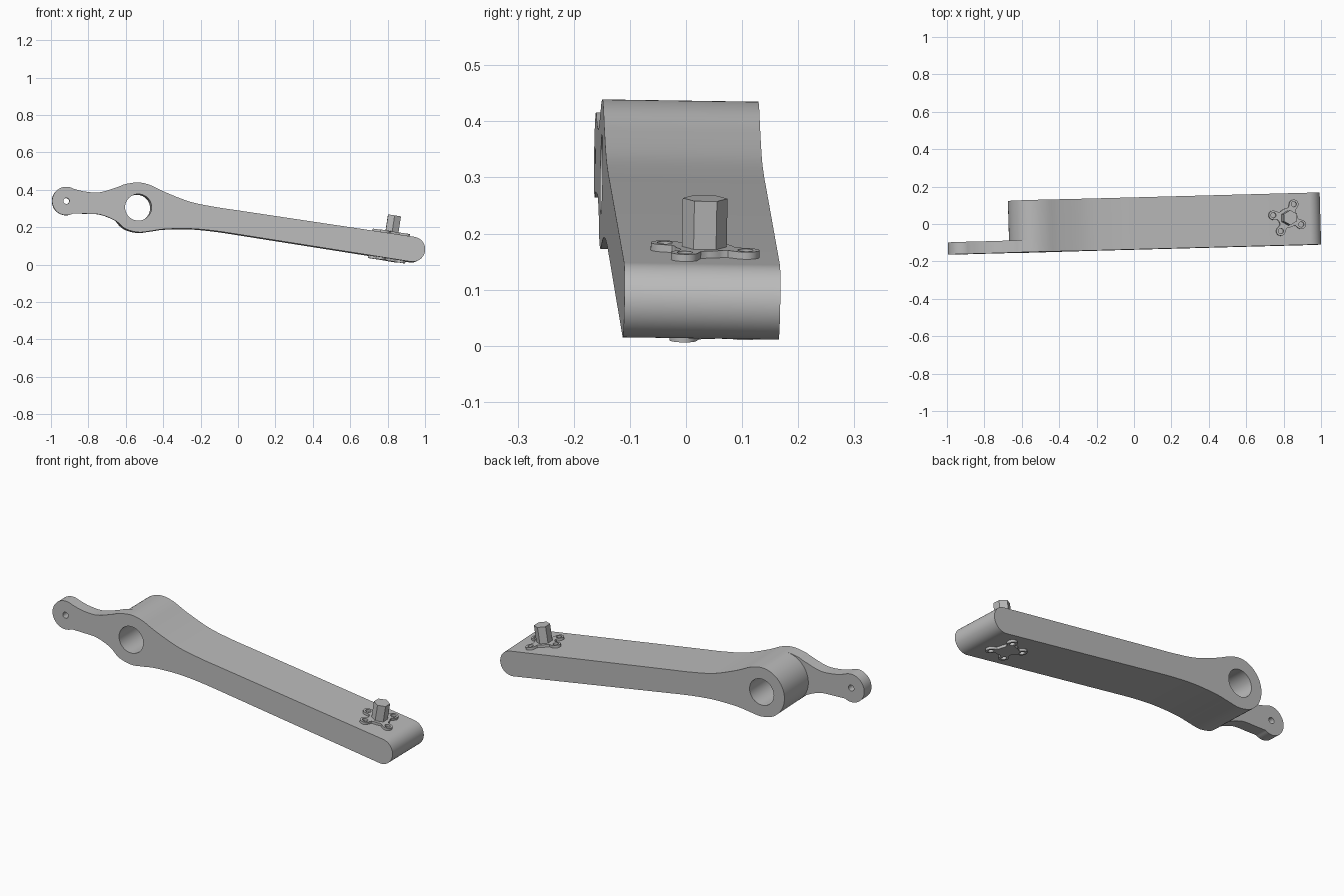
import bpy
import bmesh
from math import sin, cos, pi, radians
from mathutils import Matrix, Vector

cube = bpy.data.objects.get("Cube")
if cube:
    bpy.data.objects.remove(cube, do_unlink=True)

metal = bpy.data.materials.new("grey metal")
metal.use_nodes = True
metal.diffuse_color = (0.5, 0.5, 0.5, 1)
metal.node_tree.nodes["Principled BSDF"].inputs["Base Color"].default_value = (0.5, 0.5, 0.5, 1)

# Whole part is turned slightly; profiles of the arm are drawn in x-z
TURN = Matrix.Rotation(0.029, 4, "Z") @ Matrix.Rotation(-0.015, 4, "X")
UPRIGHT = TURN @ Matrix.Rotation(pi / 2, 4, "X")


def arc(cx, cy, r, start, end, n=32):
    angles = [radians(start + (end - start) * i / n) for i in range(n + 1)]
    return [(cx + r * cos(a), cy + r * sin(a)) for a in angles]


def circle(cx, cy, r, n=40):
    return arc(cx, cy, r, 0, 360, n)[:-1]


def spline(points, steps=6):
    p = [Vector(q) for q in points]
    p = [p[0]] + p + [p[-1]]
    out = []
    for a, b, c, d in zip(p, p[1:], p[2:], p[3:]):
        for i in range(steps):
            t = i / steps
            out.append(b + (c - a) * t / 2 + (a * 2 - b * 5 + c * 4 - d) * t**2 / 2
                       + (b * 3 - a - c * 3 + d) * t**3 / 2)
    return [tuple(v) for v in out] + [tuple(points[-1])]


def prism(name, outline, low, high, matrix):
    bm = bmesh.new()
    face = bm.faces.new([bm.verts.new((x, y, low)) for x, y in outline])
    top = bmesh.ops.extrude_face_region(bm, geom=[face])["geom"]
    bmesh.ops.translate(bm, vec=(0, 0, high - low),
                        verts=[g for g in top if isinstance(g, bmesh.types.BMVert)])
    bmesh.ops.recalc_face_normals(bm, faces=bm.faces)
    bm.transform(matrix)
    mesh = bpy.data.meshes.new(name)
    bm.to_mesh(mesh)
    bm.free()
    mesh.materials.append(metal)
    obj = bpy.data.objects.new(name, mesh)
    bpy.context.collection.objects.link(obj)
    return obj


def finish(obj, cutters=()):
    bpy.ops.object.select_all(action="DESELECT")
    obj.select_set(True)
    bpy.context.view_layer.objects.active = obj
    for cutter in cutters:
        mod = obj.modifiers.new("cut", "BOOLEAN")
        mod.operation = "DIFFERENCE"
        mod.solver = "EXACT"
        mod.object = cutter
        bpy.ops.object.modifier_apply(modifier=mod.name)
        bpy.data.objects.remove(cutter, do_unlink=True)
    bpy.ops.object.shade_smooth_by_angle(angle=radians(30))


# Arm outline: round tab end, lower edge, round far end, upper edge
HUB = (-0.537, 0.304)
tab_end = arc(-0.922, 0.338, 0.076, 60, 300)
lower = spline([tab_end[-1], (-0.82, 0.27), (-0.74, 0.265), (-0.66, 0.233), (-0.607, 0.19),
                (-0.537, 0.171), (-0.473, 0.177), (-0.393, 0.188), (-0.26, 0.19),
                (-0.126, 0.178), (0.008, 0.158)])
far_end = arc(0.93, 0.08, 0.067, -99, 81)
upper = spline([(-0.02, 0.29), (-0.126, 0.306), (-0.26, 0.334), (-0.393, 0.385),
                (-0.473, 0.423), (-0.537, 0.437), (-0.607, 0.428), (-0.65, 0.412),
                (-0.74, 0.385), (-0.82, 0.388), tab_end[0]])
arm = prism("crank_arm", tab_end + lower[1:] + far_end + upper[:-1], -0.138, 0.14, UPRIGHT)

# Cut away the rear of the tab around the hub, then drill both holes
step = arc(*HUB, 0.1335, 90, 270) + [(-0.537, -0.2), (-1.3, -0.2), (-1.3, 0.8), (-0.537, 0.8)]
finish(arm, [
    prism("tab_step_cutter", step, -0.4, 0.075, UPRIGHT),
    prism("hub_bore_cutter", circle(*HUB, 0.071), -0.4, 0.4, UPRIGHT),
    prism("tab_hole_cutter", circle(-0.922, 0.338, 0.016, 24), -0.4, 0.4, UPRIGHT),
])

# Star-shaped mounting plates with a hole in every lobe
LOBES = [radians(a) for a in (65, -27, -120, 168)]


def star_outline(n=144):
    points = []
    for i in range(n):
        a = 2 * pi * i / n
        r = 0.052
        for lobe in LOBES:
            # Far edge of the round lobe, blended into the centre
            off = (a - lobe + pi) % (2 * pi) - pi
            side = 0.08 * sin(off)
            if abs(off) < pi / 2 and abs(side) < 0.025:
                r = max(r, 0.08 * cos(off) + (0.025**2 - side**2) ** 0.5)
            r = max(r, 0.052 + 0.035 * max(0, 1 - abs(off) / 0.6) ** 2)
        points.append((r * cos(a), r * sin(a)))
    return points


def frame(x, z):
    return TURN @ Matrix.Translation((x, 0.006, z)) @ Matrix.Rotation(0.153, 4, "Y")


TOP, BOTTOM = frame(0.822, 0.164), frame(0.80, 0.033)
for name, place, low, high in (("top_plate", TOP, -0.01, 0.013),
                               ("bottom_plate", BOTTOM, -0.013, 0.01)):
    plate = prism(name, star_outline(), low, high, place)
    holes = [prism("plate_hole_cutter", circle(0.08 * cos(a), 0.08 * sin(a), 0.014, 20),
                   -0.1, 0.1, place) for a in LOBES]
    finish(plate, holes)

# Hexagonal peg
hexagon = arc(0, 0, 0.04, 90, 450, 6)[:-1]
finish(prism("hex_peg", hexagon, -0.01, 0.1, TOP))
